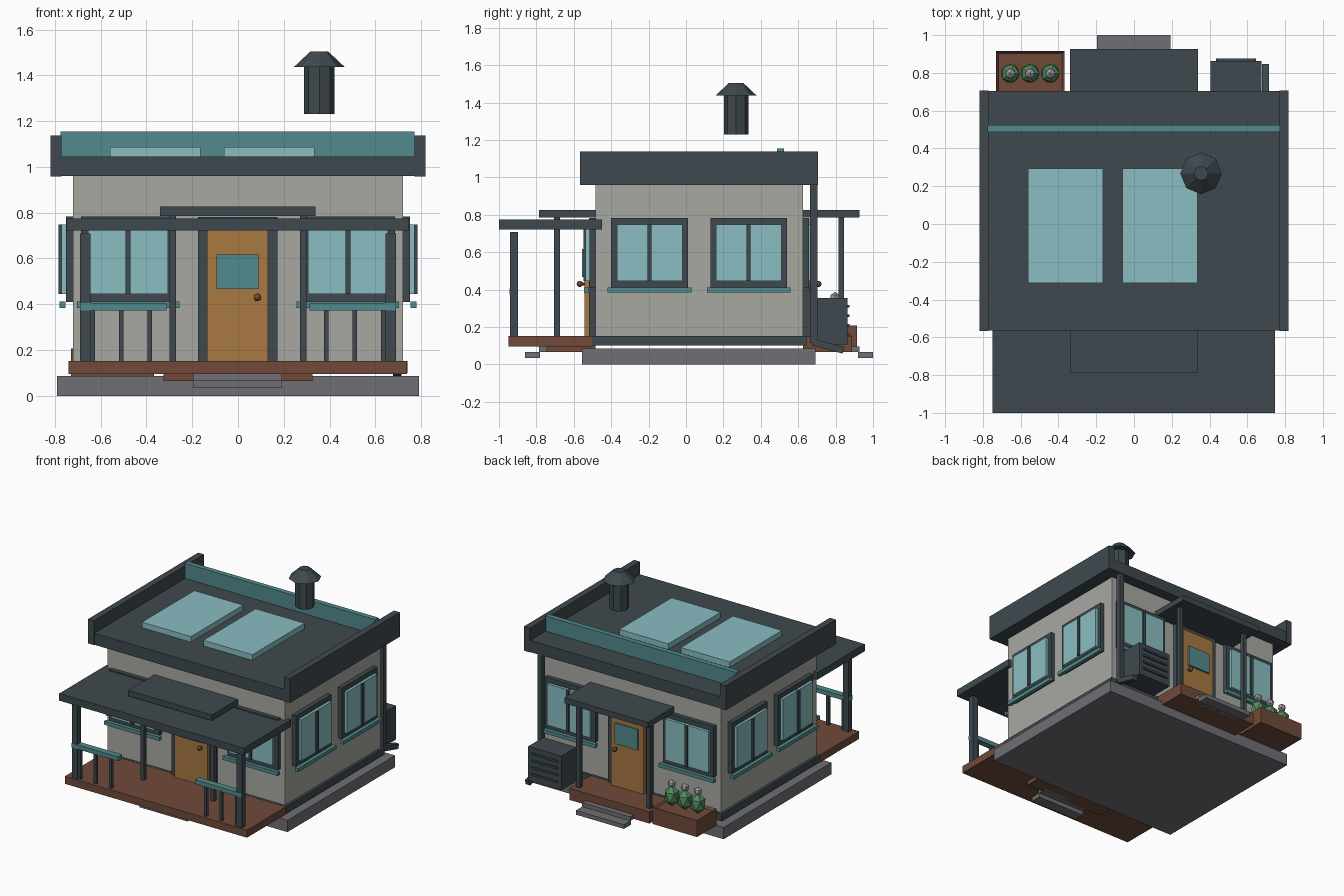
import bpy, bmesh, math
from mathutils import Matrix, Vector

if "Cube" in bpy.data.objects:
    bpy.data.objects.remove(bpy.data.objects["Cube"])

# Palette (sRGB bytes converted to linear)
def material(name, rgb):
    m = bpy.data.materials.new(name)
    lin = [((c / 255 + 0.055) / 1.055) ** 2.4 for c in rgb]
    m.diffuse_color = (*lin, 1)
    m.use_nodes = True
    m.node_tree.nodes["Principled BSDF"].inputs["Base Color"].default_value = m.diffuse_color
    return m

SLATE = material("dark_slate", (62, 73, 78))
TEAL = material("teal", (82, 138, 140))
GLASS = material("pale_glass", (138, 190, 194))
WALL = material("warm_grey_wall", (168, 168, 162))
DOOR = material("ochre_wood", (168, 120, 66))
DECK = material("brown_wood", (112, 74, 58))
STONE = material("grey_stone", (112, 112, 117))
LEAF = material("leaf_green", (80, 140, 95))
BLOOM = material("pale_bloom", (172, 167, 167))
KNOB = material("bronze", (118, 80, 46))

def finish(name, bm, mat):
    bmesh.ops.recalc_face_normals(bm, faces=bm.faces)
    me = bpy.data.meshes.new(name)
    bm.to_mesh(me)
    bm.free()
    me.materials.append(mat)
    ob = bpy.data.objects.new(name, me)
    bpy.context.collection.objects.link(ob)
    return ob

def box(name, mat, x, y, z):
    bm = bmesh.new()
    bmesh.ops.create_cube(bm, size=1)
    for v in bm.verts:
        v.co = [(a + b) / 2 + c * abs(b - a) for (a, b), c in zip((x, y, z), v.co)]
    return finish(name, bm, mat)

def cone(name, mat, loc, r1, r2, depth, sides=8, rot=Matrix()):
    bm = bmesh.new()
    bmesh.ops.create_cone(bm, cap_ends=True, segments=sides, radius1=r1, radius2=r2,
                          depth=depth, matrix=Matrix.Translation(loc) @ rot)
    return finish(name, bm, mat)

def ball(name, mat, loc, r, stretch=1.0, sub=1):
    bm = bmesh.new()
    bmesh.ops.create_icosphere(bm, subdivisions=sub, radius=r,
                               matrix=Matrix.Translation(loc) @ Matrix.Diagonal((1, 1, stretch, 1)))
    return finish(name, bm, mat)

# House is symmetric about y = CY; HX, HY are the wall half sizes
CY, HX, HY = 0.07, 0.72, 0.555

def wall_box(side, name, mat, u, d, z):
    """Box on a wall: u runs along the wall, d is the distance out of it."""
    if side in ("front", "back"):
        s = -1 if side == "front" else 1
        return box(f"{side}_{name}", mat, u, [CY + s * (HY + k) for k in d], z)
    s = -1 if side == "left" else 1
    return box(f"{side}_{name}", mat, [s * (HX + k) for k in d], [CY + k for k in u], z)

# Foundation, walls and skirting
box("foundation", STONE, (-0.79, 0.79), (-0.555, 0.692), (0, 0.086))
box("walls", WALL, (-HX, HX), (CY - HY, CY + HY), (0.1, 0.97))
box("skirting", SLATE, (-0.74, 0.74), (-0.503, 0.643), (0.1, 0.152))

# Flat roof with side parapets, teal rear board and skylights
box("roof_slab", SLATE, (-0.775, 0.775), (-0.565, 0.705), (0.96, 1.045))
for s, side in ((-1, "left"), (1, "right")):
    box(f"{side}_parapet", SLATE, (s * 0.77, s * 0.818), (-0.567, 0.707), (0.958, 1.137))
box("rear_roof_board", TEAL, (-0.775, 0.772), (0.487, 0.525), (1.04, 1.155))
for i, x in enumerate((-0.56, -0.062)):
    box(f"skylight_{i}", GLASS, (x, x + 0.397), (-0.312, 0.293), (1.04, 1.086))

# Chimney
cone("chimney_pipe", SLATE, (0.355, 0.268, 1.335), 0.066, 0.066, 0.21)
cone("chimney_cap", SLATE, (0.355, 0.268, 1.471), 0.11, 0.038, 0.068)

# Windows: two on every wall
for side in ("front", "back", "left", "right"):
    off = 0.48 if side in ("front", "back") else 0.265
    for i, c in enumerate((-off, off)):
        wall_box(side, f"window_frame_{i}", SLATE, (c - 0.205, c + 0.205), (-0.01, 0.032), (0.41, 0.783))
        wall_box(side, f"window_glass_{i}", GLASS, (c - 0.175, c + 0.175), (0.03, 0.052), (0.445, 0.748))
        wall_box(side, f"window_mullion_{i}", SLATE, (c - 0.011, c + 0.011), (0.03, 0.064), (0.445, 0.748))
        wall_box(side, f"window_sill_{i}", TEAL, (c - 0.224, c + 0.224), (0.034, 0.06), (0.384, 0.411))

# Entrances: same door, canopy, landing and steps at front and back
for side, s in (("front", -1), ("back", 1)):
    wall_box(side, "door_frame", SLATE, (-0.175, 0.172), (-0.01, 0.034), (0.15, 0.78))
    wall_box(side, "door", DOOR, (-0.135, 0.132), (0.03, 0.058), (0.15, 0.74))
    wall_box(side, "door_glass", TEAL, (-0.093, 0.09), (0.055, 0.072), (0.467, 0.618))
    y = CY + s * (HY + 0.083)
    ball(f"{side}_door_knob", KNOB, (0.085, y, 0.43), 0.017, sub=2)
    cone(f"{side}_knob_stem", KNOB, (0.085, y - s * 0.018, 0.43), 0.008, 0.008, 0.03,
         rot=Matrix.Rotation(math.pi / 2, 4, "X"))
    wall_box(side, "canopy", SLATE, (-0.34, 0.338), (0, 0.302), (0.785, 0.826))
    for t in (-1, 1):
        wall_box(side, f"canopy_post_{t}", SLATE, (t * 0.27, t * 0.299), (0.19, 0.22), (0.15, 0.786))
    wall_box(side, "landing", DECK, (-0.325, 0.325), (0, 0.262), (0.065, 0.15))
    wall_box(side, "upper_step", STONE, (-0.197, 0.193), (0.22, 0.302), (0.065, 0.095))
    wall_box(side, "lower_step", STONE, (-0.197, 0.193), (0.295, 0.375), (0.035, 0.066))

# Front porch: deck, roof, corner posts and railings
box("porch_deck", DECK, (-0.74, 0.738), (-0.95, -0.503), (0.096, 0.151))
box("porch_roof", SLATE, (-0.75, 0.747), (-1.0, -0.45), (0.722, 0.774))
for s, side in ((-1, "left"), (1, "right")):
    box(f"{side}_porch_post", SLATE, (s * 0.645, s * 0.69), (-0.94, -0.897), (0.15, 0.708))
    box(f"{side}_rail", TEAL, (s * 0.312, s * 0.69), (-0.943, -0.897), (0.373, 0.405))
    for i, x in enumerate((0.385, 0.51, 0.635)):
        box(f"{side}_baluster_{i}", SLATE, (s * (x - 0.01), s * (x + 0.01)), (-0.93, -0.908), (0.15, 0.375))

# Planter with recessed soil and three flowering plants
planter = box("planter", DECK, (-0.73, -0.368), (0.69, 0.915), (0.085, 0.207))
bm = bmesh.new()
bm.from_mesh(planter.data)
top = [f for f in bm.faces if f.normal.z > 0.9]
bmesh.ops.inset_region(bm, faces=top, thickness=0.017)
bmesh.ops.translate(bm, verts=top[0].verts, vec=Vector((0, 0, -0.015)))
bm.to_mesh(planter.data)
bm.free()
for i, x in enumerate((-0.655, -0.55, -0.443)):
    ball(f"plant_{i}", LEAF, (x, 0.797, 0.267), 0.056, 1.35)
    ball(f"flower_{i}", BLOOM, (x, 0.797, 0.357), 0.03)

# Heat pump with louvres
box("heat_pump", SLATE, (0.405, 0.675), (0.69, 0.864), (0.105, 0.355))
for i in range(4):
    z = 0.16 + 0.05 * i
    box(f"heat_pump_louvre_{i}", SLATE, (0.435, 0.645), (0.86, 0.875), (z - 0.007, z + 0.007))

# Downspout with slanted outlet at the back right corner
box("downspout", SLATE, (0.677, 0.714), (0.664, 0.702), (0.115, 0.962))
outlet = box("downspout_outlet", SLATE, (-0.0185, 0.0185), (-0.085, 0.085), (-0.018, 0.018))
outlet.location = (0.6955, 0.76, 0.097)
outlet.rotation_euler.x = math.radians(-15)
